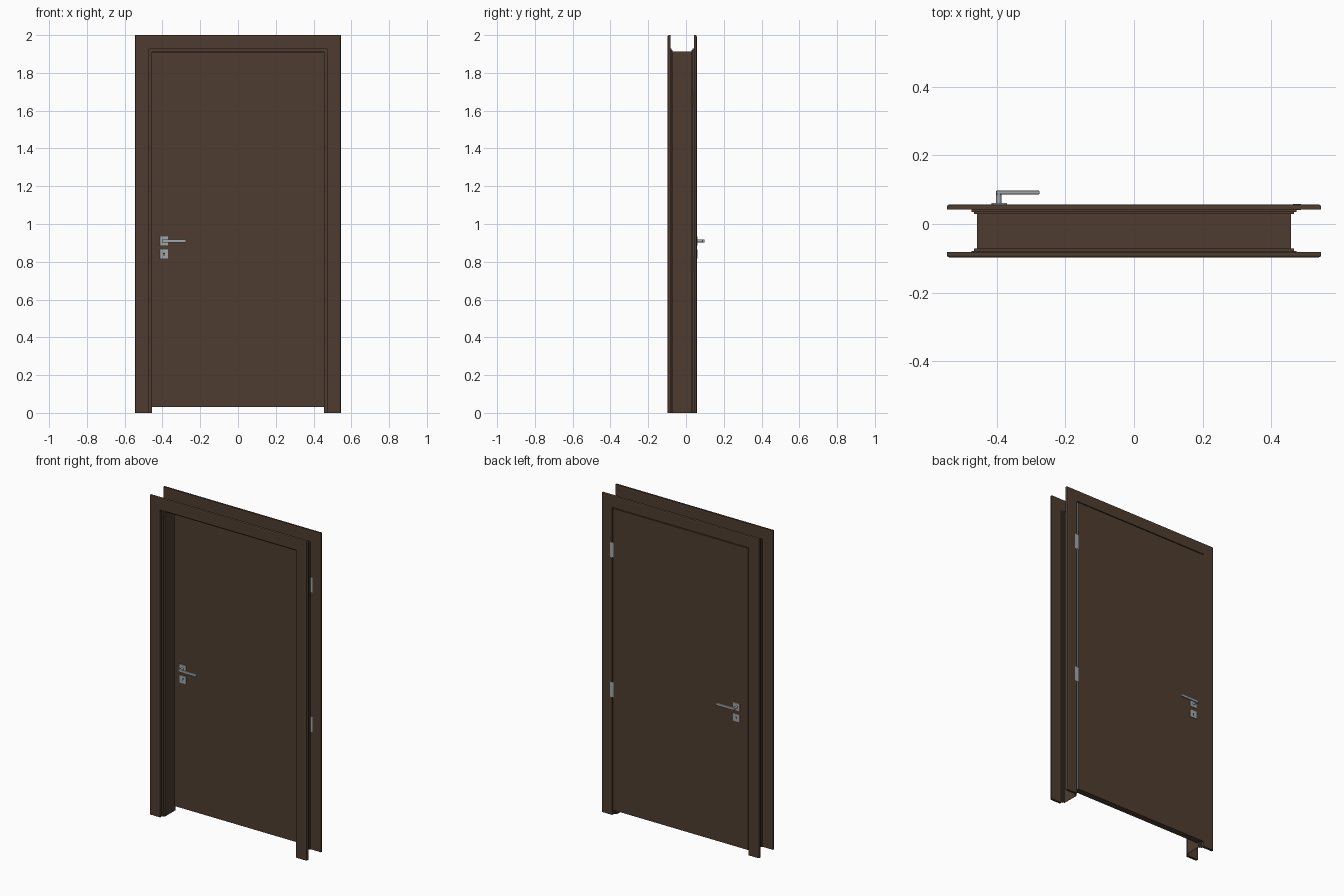
import bpy, bmesh, math
from mathutils import Matrix

if "Cube" in bpy.data.objects:
    bpy.data.objects.remove(bpy.data.objects["Cube"])

Y_SHIFT = -0.002          # centres the whole model in depth


def material(name, rgb):
    m = bpy.data.materials.new(name)
    m.diffuse_color = (*rgb, 1)
    m.use_nodes = True
    m.node_tree.nodes["Principled BSDF"].inputs["Base Color"].default_value = m.diffuse_color
    return m


WOOD = material("dark_brown_wood", (0.075, 0.046, 0.029))
METAL = material("satin_metal", (0.36, 0.39, 0.41))
DARK = material("dark_keyhole", (0.03, 0.03, 0.032))


def finish(name, bm, mat, bevel=0.0):
    bmesh.ops.recalc_face_normals(bm, faces=bm.faces)
    me = bpy.data.meshes.new(name)
    bm.to_mesh(me)
    bm.free()
    me.materials.append(mat)
    ob = bpy.data.objects.new(name, me)
    ob.location.y = Y_SHIFT
    bpy.context.collection.objects.link(ob)
    if bevel:
        mod = ob.modifiers.new("bevel", 'BEVEL')
        mod.width = bevel
        mod.segments = 2
    return ob


def box(name, x, y, z, mat, bevel=0.0):
    """Box from (min, max) pairs on each axis."""
    bm = bmesh.new()
    bmesh.ops.create_cube(bm, size=1)
    for v in bm.verts:
        for i, (a, b) in enumerate((x, y, z)):
            v.co[i] = (a + b) / 2 + v.co[i] * (b - a)
    return finish(name, bm, mat, bevel)


def rod(name, x, y, z, radius, mat):
    """Cylinder along y, between the two y values."""
    bm = bmesh.new()
    m = Matrix.Translation((x, sum(y) / 2, z)) @ Matrix.Rotation(math.pi / 2, 4, 'X')
    bmesh.ops.create_cone(bm, cap_ends=True, segments=24, radius1=radius,
                          radius2=radius, depth=abs(y[1] - y[0]), matrix=m)
    for f in bm.faces:
        f.smooth = len(f.verts) == 4
    return finish(name, bm, mat)


# Frame: one stepped section (distance from middle, depth), mitred round the opening
section = [
    # wall side
    (0.545, -0.080), (0.474, -0.080), (0.474, -0.076), (0.466, -0.076),
    (0.466, -0.069), (0.4575, -0.069), (0.4575, 0.031), (0.466, 0.031),
    (0.466, 0.037), (0.474, 0.037), (0.474, 0.044), (0.545, 0.044),
    # back casing
    (0.545, 0.053), (0.543, 0.057), (0.538, 0.059), (0.472, 0.059),
    # opening side
    (0.472, 0.040), (0.464, 0.040), (0.464, 0.034), (0.4555, 0.034),
    (0.4555, -0.072), (0.464, -0.072), (0.464, -0.079), (0.472, -0.079),
    # front casing
    (0.472, -0.0955), (0.538, -0.0955), (0.543, -0.0935), (0.545, -0.0895),
]
bm = bmesh.new()
rings = []
for sx, top in ((-1, 0), (-1, 1), (1, 1), (1, 0)):
    rings.append([bm.verts.new((sx * u, y, top * (u + 1.455))) for u, y in section])
n = len(section)
for a, b in zip(rings, rings[1:]):
    for i in range(n):
        j = (i + 1) % n
        bm.faces.new((a[i], a[j], b[j], b[i]))
bm.faces.new(rings[0])
bm.faces.new(rings[-1])
finish("door_frame", bm, WOOD)

# Door leaf: body plus overlapping lip on the back
FRONT, BACK = 0.0205, 0.059
box("door_body", (-0.4545, 0.4545), (FRONT, 0.042), (0.032, 1.909), WOOD)
box("door_lip", (-0.471, 0.465), (0.041, BACK), (0.032, 1.922), WOOD)
box("hinge_side_edge_strip", (0.465, 0.466), (0.042, 0.058), (0.032, 1.922), METAL)

# Hinges
for i, z in enumerate((0.785, 1.66)):
    box(f"hinge_{i + 1}", (0.463, 0.487), (0.0425, 0.0597),
        (z - 0.047, z + 0.047), METAL)

# Handle sets on both faces of the door
HX, HZ, KZ = -0.392, 0.910, 0.841
for side, base, s in (("front", FRONT, -1), ("back", BACK, 1)):
    def depth(a, b):
        return tuple(sorted((base + s * a, base + s * b)))
    for part, z in (("handle_rose", HZ), ("key_rose", KZ)):
        box(f"{side}_{part}", (HX - 0.0225, HX + 0.0225), depth(-0.001, 0.0045),
            (z - 0.0235, z + 0.0235), METAL, 0.001)
    rod(f"{side}_handle_neck", HX - 0.002, depth(0.003, 0.032), HZ, 0.0075, METAL)
    box(f"{side}_lever", (HX - 0.010, -0.275), depth(0.029, 0.0405),
        (HZ - 0.008, HZ + 0.008), METAL, 0.003)
    # keyhole
    rod(f"{side}_keyhole", HX, depth(0.003, 0.0049), KZ + 0.003, 0.005, DARK)
    box(f"{side}_keyhole_slot", (HX - 0.0025, HX + 0.0025), depth(0.003, 0.0048),
        (KZ - 0.011, KZ + 0.003), DARK)
